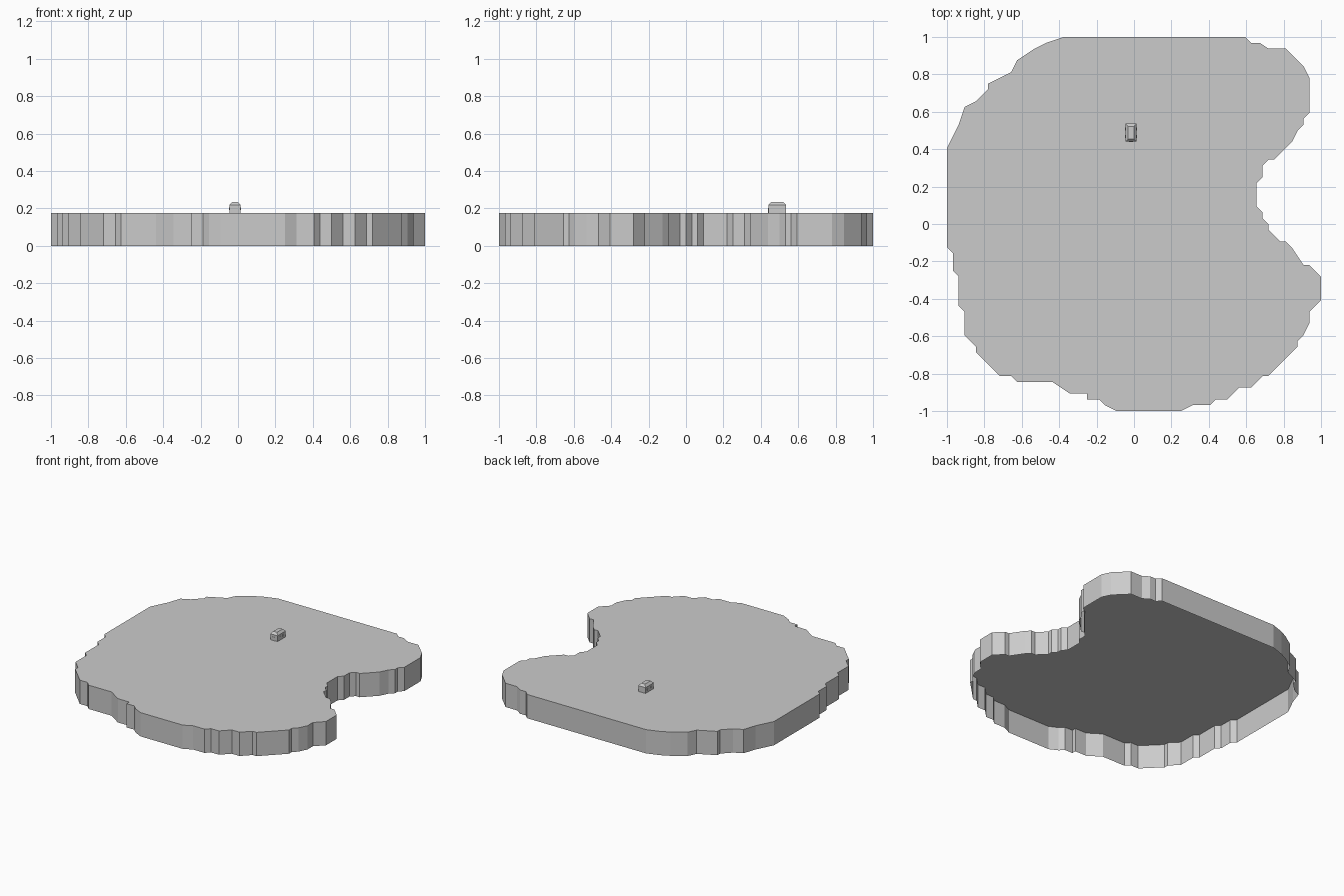
import bpy, bmesh

if "Cube" in bpy.data.objects:
    bpy.data.objects.remove(bpy.data.objects["Cube"])

stone = bpy.data.materials.new("light grey")
stone.diffuse_color = (0.6, 0.6, 0.6, 1)
stone.use_nodes = True
stone.node_tree.nodes["Principled BSDF"].inputs["Base Color"].default_value = stone.diffuse_color
Z = 0.175           # top of the island
S = 1 / 32          # outline grid step


def finish(bm, name):
    me = bpy.data.meshes.new(name)
    bm.to_mesh(me)
    bm.free()
    ob = bpy.data.objects.new(name, me)
    bpy.context.collection.objects.link(ob)
    me.materials.append(stone)
    return ob


def shell(bm, low, high):
    """Walls between two counter-clockwise rings plus a lid; open below."""
    a = [bm.verts.new(p) for p in low]
    b = [bm.verts.new(p) for p in high]
    bm.faces.new(b)
    for k in range(len(a)):
        j = (k + 1) % len(a)
        bm.faces.new((a[k], a[j], b[j], b[k]))


def box(name, x, y, hx, hy, z0, z1, inset=0.0):
    """Box without floor whose top may be drawn in on all sides."""
    def ring(i, z):
        return [(x + sx * (hx - i), y + sy * (hy - i), z)
                for sx, sy in ((-1, -1), (1, -1), (1, 1), (-1, 1))]
    bm = bmesh.new()
    shell(bm, ring(0, z0), ring(inset, z1))
    return finish(bm, name)


# Island: stepped coastline in grid steps, clockwise from the back left
coast = [(-12, 32), (19, 32), (20, 31), (21.5, 31), (23, 30), (26, 30), (29, 27), (30, 25),
         (30, 19), (29, 18), (29, 17), (28, 16), (27, 14), (24, 11), (23, 11), (22, 10),
         (22, 8), (21, 7), (21, 3), (22, 2), (22, 1), (23, 0), (23, -1), (25, -3),
         (26, -3), (27, -4), (29, -7), (30, -7), (32, -9), (32, -13), (30, -15), (30, -17),
         (29, -19), (28, -20), (28, -21), (23, -26), (22, -26), (20, -28), (18, -28),
         (16, -30), (14, -30), (13, -31), (10, -31), (8, -32), (-3, -32), (-5, -31),
         (-6, -30), (-8, -30), (-8, -29), (-11, -29), (-14, -27), (-20, -27), (-21, -26),
         (-23, -26), (-27, -22), (-27, -21), (-29, -19), (-29, -15), (-30, -14), (-30, -9),
         (-31, -8), (-31, -5), (-32, -4), (-32, 13), (-30, 17), (-29, 20), (-27, 21),
         (-25, 23), (-25, 24), (-21, 26), (-20, 28), (-17, 30), (-15, 31)]
coast.reverse()
bm = bmesh.new()
shell(bm, [(x * S, y * S, 0) for x, y in coast], [(x * S, y * S, Z) for x, y in coast])
finish(bm, "island")

# House: walls and a hipped roof with a flat top
cx, cy = -0.016, 0.488
hx, hy = 0.029, 0.047
box("walls", cx, cy, hx, hy, Z, 0.218)
box("roof", cx, cy, hx + 0.001, hy + 0.001, 0.218, 0.234, 0.015)

# Door plate on the front, windows on both long sides
box("door", cx, cy - hy, 0.010, 0.002, Z, 0.201)
for side in (-1, 1):
    for dy in (-0.02, 0.02):
        box("window", cx + side * hx, cy + dy, 0.002, 0.007, 0.191, 0.204)
